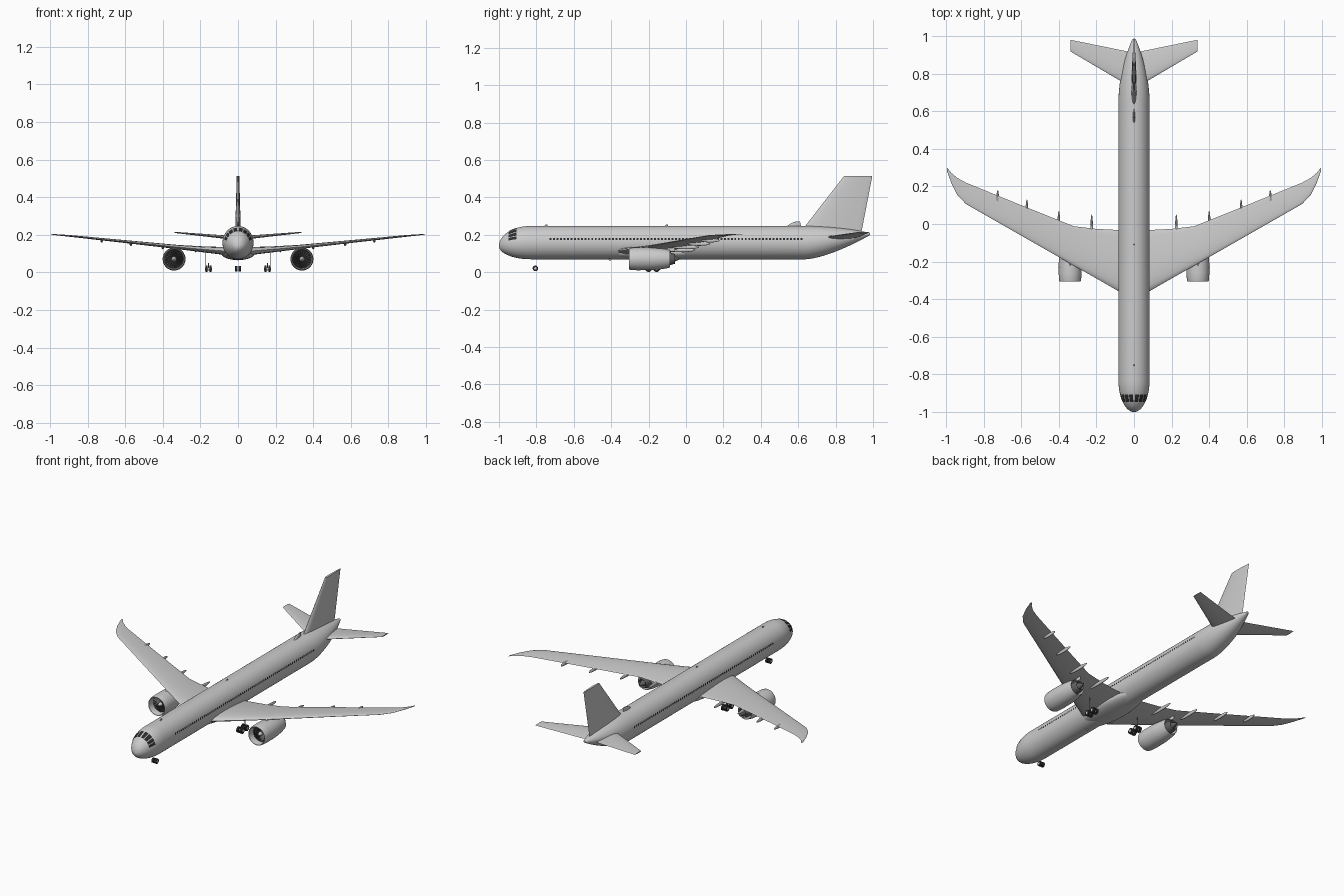
import bpy, bmesh, math
from mathutils import Vector

cube = bpy.data.objects.get("Cube")
if cube:
    bpy.data.objects.remove(cube, do_unlink=True)


def material(name, v):
    m = bpy.data.materials.new(name)
    m.use_nodes = True
    m.diffuse_color = (v, v, v, 1)
    m.node_tree.nodes["Principled BSDF"].inputs["Base Color"].default_value = (v, v, v, 1)
    return m


GREY = material("light grey", 0.6)
DARK = material("near black", 0.025)
METAL = material("dark metal", 0.12)


def finish(name, bm, mat, mirror=False, smooth=True):
    bmesh.ops.recalc_face_normals(bm, faces=bm.faces[:])
    me = bpy.data.meshes.new(name)
    bm.to_mesh(me)
    bm.free()
    me.materials.append(mat)
    ob = bpy.data.objects.new(name, me)
    bpy.context.collection.objects.link(ob)
    if smooth:
        bpy.ops.object.select_all(action='DESELECT')
        ob.select_set(True)
        bpy.context.view_layer.objects.active = ob
        bpy.ops.object.shade_smooth_by_angle(angle=math.radians(40))
    if mirror:
        ob.modifiers.new("Mirror", 'MIRROR')
    return ob


def loft(bm, rings, caps=True):
    rows = [[bm.verts.new(p) for p in r] for r in rings]
    n = len(rows[0])
    for a, b in zip(rows, rows[1:]):
        for i in range(n):
            j = (i + 1) % n
            bm.faces.new((a[i], a[j], b[j], b[i]))
    if caps:
        bm.faces.new(rows[0])
        bm.faces.new(rows[-1])


# Fuselage surface: blunt nose, constant tube, upswept tail
def hull(y, a, off=0.0):
    u = min(max((y + 1) / 0.17, 0), 1)
    s = max(math.sqrt(1 - (1 - u) ** 2), 0.01)
    v = min(max((y - 0.64) / 0.345, 0), 1)
    rx = 0.083 * s * (1 - 0.9 * v * v)
    mid = 0.14 + 0.018 * s
    top = mid + 0.089 * s - 0.037 * v * v
    low = mid - 0.089 * s + 0.13 * v ** 1.5
    rz = (top - low) / 2
    return Vector(((rx + off) * math.sin(a), y, (top + low) / 2 + (rz + off) * math.cos(a)))


SIDES = 48
stations = [-1 + 0.17 * (1 - math.cos(i * math.pi / 32)) for i in range(17)]
stations += [-0.4, 0.1, 0.5] + [0.64 + 0.345 * i / 14 for i in range(15)]
bm = bmesh.new()
loft(bm, [[hull(y, math.tau * i / SIDES) for i in range(SIDES)] for y in stations])
finish("fuselage", bm, GREY)


# Glazing plates that follow the hull
def patch(bm, y0, y1, a0, a1, n=4):
    grid = [[bm.verts.new(hull(y0 + (y1 - y0) * i / n, a0 + (a1 - a0) * j / n, 0.0015))
             for j in range(n + 1)] for i in range(n + 1)]
    for i in range(n):
        for j in range(n):
            bm.faces.new((grid[i][j], grid[i + 1][j], grid[i + 1][j + 1], grid[i][j + 1]))


bm = bmesh.new()
for a0, a1 in ((0.06, 0.36), (0.42, 0.74), (0.8, 1.06), (1.11, 1.32)):
    patch(bm, -0.948, -0.906, a0, a1)
finish("cockpit_windows", bm, DARK, True)

bm = bmesh.new()
for i in range(73):
    y = -0.725 + i * 0.01865
    patch(bm, y - 0.0052, y + 0.0052, 1.29, 1.42, 1)
finish("cabin_windows", bm, DARK, True, False)


# Aerofoil section, leading edge le to trailing edge te, thickness along t
def foil(le, te, t, n=10):
    le, te, t = Vector(le), Vector(te), Vector(t)
    pts = []
    for k in range(2 * n):
        a = math.pi * k / n
        c = (1 - math.cos(a)) / 2
        h = 1.3 * math.sin(a) * (1 - c) ** 0.5 + 0.06 * (1 if k < n else -1) * c
        pts.append(le.lerp(te, c) + t * h / 2)
    return pts


def surface(name, secs, mirror=True):
    bm = bmesh.new()
    loft(bm, [foil(*s) for s in secs])
    return finish(name, bm, GREY, mirror)


# Wings with raked tips: span, leading y, trailing y, height, thickness
WING = [(0.0, -0.40, -0.03, 0.11, 0.045), (0.085, -0.356, -0.032, 0.115, 0.04),
        (0.2, -0.29, -0.026, 0.124, 0.03), (0.32, -0.222, -0.012, 0.135, 0.022),
        (0.6, -0.062, 0.1, 0.164, 0.015), (0.894, 0.106, 0.22, 0.194, 0.009),
        (0.94, 0.155, 0.245, 0.198, 0.007), (0.972, 0.218, 0.272, 0.201, 0.005),
        (0.996, 0.285, 0.302, 0.203, 0.003)]
surface("wings", [((x, a, z), (x, b, z), (0, 0, t)) for x, a, b, z, t in WING])

# Tailplane and fin
surface("tailplane", [((0, 0.72, 0.183), (0, 0.91, 0.183), (0, 0, 0.022)),
                      ((0.07, 0.76, 0.188), (0.07, 0.925, 0.188), (0, 0, 0.018)),
                      ((0.338, 0.918, 0.213), (0.338, 0.98, 0.213), (0, 0, 0.006))])
surface("fin", [((0, 0.60, 0.2), (0, 0.935, 0.2), (0.03, 0, 0)),
                ((0, 0.64, 0.25), (0, 0.945, 0.25), (0.028, 0, 0)),
                ((0, 0.845, 0.514), (0, 0.996, 0.514), (0.013, 0, 0))], False)


# Stretched spheres for blended bodies
def blob(name, centre, size, mirror=False, mat=GREY):
    bm = bmesh.new()
    bmesh.ops.create_uvsphere(bm, u_segments=24, v_segments=14, radius=1)
    bmesh.ops.scale(bm, vec=size, verts=bm.verts)
    bmesh.ops.translate(bm, vec=centre, verts=bm.verts)
    return finish(name, bm, mat, mirror)


blob("belly_fairing", (0, -0.18, 0.103), (0.09, 0.25, 0.038))
for i, (x, y, z) in enumerate(((0.225, 0.05, 0.118), (0.4, 0.07, 0.134),
                               (0.57, 0.13, 0.152), (0.725, 0.18, 0.17))):
    half = 0.085 - 0.012 * i
    blob("flap_track_fairing_%d" % (i + 1), (x, y - half, z), (0.007, half, 0.011), True)


# Dorsal bump and blade antennas
surface("dorsal_antenna", [((0, 0.53, 0.24), (0, 0.615, 0.24), (0.014, 0, 0)),
                           ((0, 0.562, 0.262), (0, 0.612, 0.262), (0.011, 0, 0)),
                           ((0, 0.585, 0.27), (0, 0.61, 0.27), (0.006, 0, 0))], False)
for name, y, z, d in (("front_antenna", -0.75, 0.244, 1), ("mid_antenna", -0.107, 0.244, 1),
                      ("belly_antenna", -0.41, 0.073, -1)):
    surface(name, [((0, y - 0.01, z), (0, y + 0.01, z), (0.004, 0, 0)),
                   ((0, y, z + d * 0.01), (0, y + 0.01, z + d * 0.01), (0.003, 0, 0))], False)

# Engines: bodies turned about the engine axis
EX, EZ = 0.34, 0.071


def turned(name, profile, mat, n=40):
    bm = bmesh.new()
    loft(bm, [[(EX + r * math.cos(math.tau * i / n), y, EZ + r * math.sin(math.tau * i / n))
               for i in range(n)] for y, r in profile], False)
    return finish(name, bm, mat, True)


turned("nacelle", [(-0.265, 0.049), (-0.295, 0.05), (-0.305, 0.053), (-0.306, 0.056),
                   (-0.295, 0.059), (-0.26, 0.061), (-0.18, 0.06), (-0.12, 0.054),
                   (-0.085, 0.046), (-0.087, 0.043), (-0.15, 0.043)], GREY)
turned("fan_back", [(-0.262, 0.0005), (-0.262, 0.05)], DARK)
turned("spinner", [(-0.292, 0.0005), (-0.285, 0.006), (-0.264, 0.013)], GREY, 20)
turned("bypass_duct", [(-0.14, 0.046), (-0.14, 0.0005)], DARK)
turned("exhaust_core", [(-0.14, 0.036), (-0.085, 0.034), (-0.06, 0.026), (-0.062, 0.023),
                        (-0.07, 0.018), (-0.03, 0.002)], METAL)

# Twisted fan blades
bm = bmesh.new()
for k in range(20):
    a = math.tau * k / 20
    quad = []
    for r, w, y in ((0.011, -0.09, -0.268), (0.011, 0.09, -0.264),
                    (0.048, 0.11, -0.264), (0.048, -0.03, -0.272)):
        quad.append(bm.verts.new((EX + r * math.cos(a + w), y, EZ + r * math.sin(a + w))))
    bm.faces.new(quad)
finish("fan_blades", bm, METAL, True, False)
surface("engine_pylons", [((EX, -0.26, 0.12), (EX, -0.06, 0.11), (0.014, 0, 0)),
                          ((EX, -0.2, 0.141), (EX, -0.06, 0.135), (0.012, 0, 0))])


# Landing gear
def rod(bm, p, q, r, n=16):
    p, q = Vector(p), Vector(q)
    rot = (q - p).to_track_quat('Z', 'Y')
    loft(bm, [[c + rot @ Vector((r * math.cos(math.tau * i / n), r * math.sin(math.tau * i / n), 0))
               for i in range(n)] for c in (p, q)])


def wheels(name, xs, ys, z, r):
    bm = bmesh.new()
    for x in xs:
        for y in ys:
            rod(bm, (x - 0.006, y, z), (x + 0.006, y, z), r, 20)
    finish(name + "_tyres", bm, DARK, True)
    bm = bmesh.new()
    for y in ys:
        rod(bm, (min(xs) - 0.0075, y, z), (max(xs) + 0.0075, y, z), r * 0.45)
    if len(ys) > 1:
        rod(bm, (sum(xs) / 2, ys[0], z), (sum(xs) / 2, ys[-1], z), 0.004)
    finish(name + "_axles", bm, GREY, True)


wheels("nose_gear", (0.009,), (-0.805,), 0.02, 0.015)
wheels("main_gear", (0.146, 0.168), (-0.2, -0.157), 0.019, 0.018)
bm = bmesh.new()
rod(bm, (0.157, -0.178, 0.019), (0.157, -0.178, 0.05), 0.0035)
rod(bm, (0.172, -0.178, 0.03), (0.172, -0.178, 0.115), 0.0018)
finish("main_gear_legs", bm, METAL, True)
